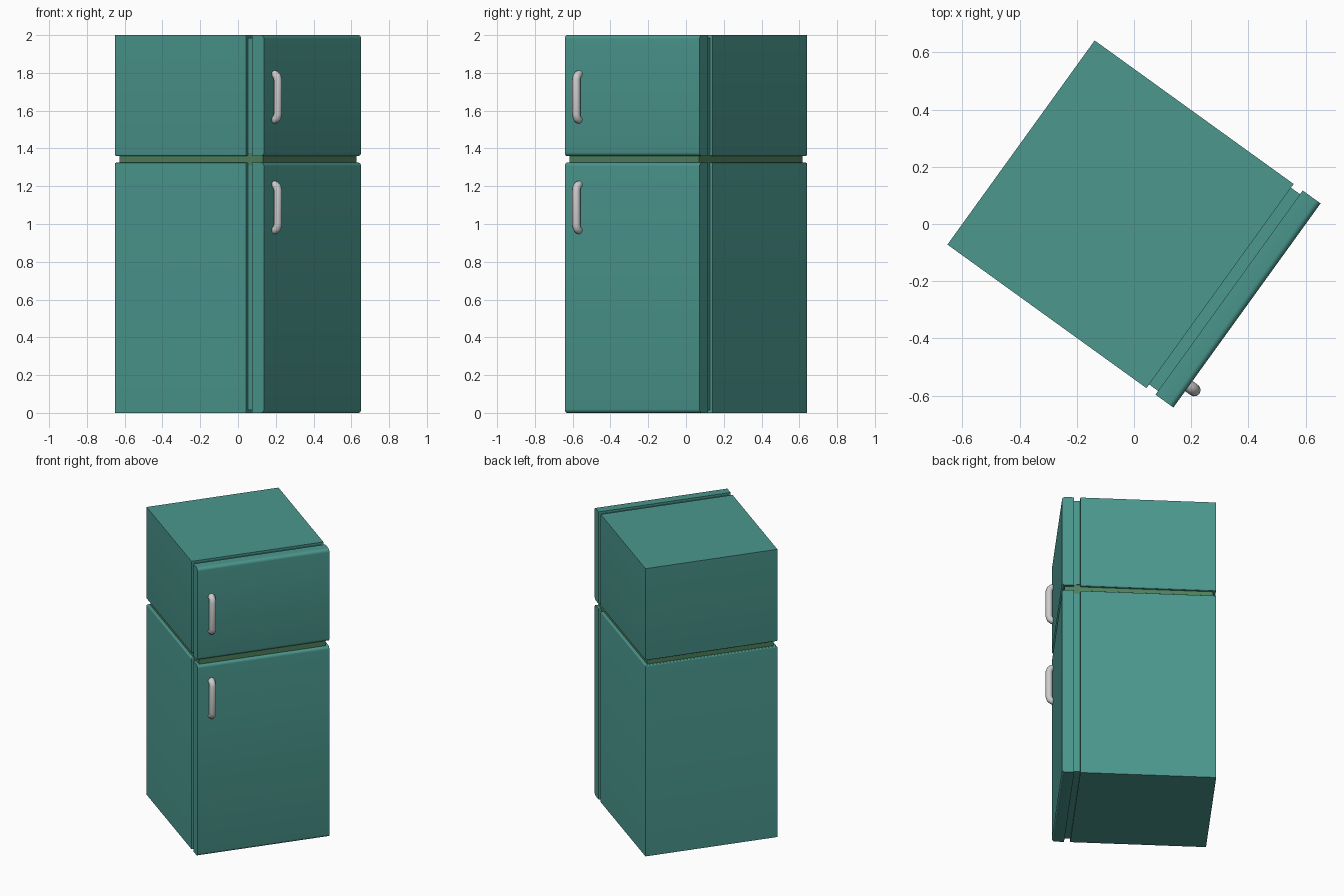
import bpy, bmesh
from math import radians
from mathutils import Matrix

if "Cube" in bpy.data.objects:
    bpy.data.objects.remove(bpy.data.objects["Cube"])

TURN = Matrix.Rotation(radians(54.2), 4, 'Z')   # whole fridge is turned about z
W = 0.44                                        # half width
FRONT, DOOR_BACK, BODY_FRONT, BACK = -0.487, -0.41, -0.371, 0.487


def material(name, rgb):
    m = bpy.data.materials.new(name)
    m.diffuse_color = (*rgb, 1)
    m.use_nodes = True
    m.node_tree.nodes["Principled BSDF"].inputs["Base Color"].default_value = m.diffuse_color
    return m


teal = material("teal", (0.07, 0.31, 0.27))
olive = material("olive", (0.08, 0.22, 0.11))


def smooth(ob):
    bpy.ops.object.select_all(action='DESELECT')
    ob.select_set(True)
    bpy.context.view_layer.objects.active = ob
    bpy.ops.object.shade_smooth_by_angle(angle=radians(35))


def box(name, hw, y0, y1, z0, z1, mat, rounds=()):
    """Box in fridge space; rounds = (edge test on midpoint/direction, radius) pairs."""
    bm = bmesh.new()
    bmesh.ops.create_cube(bm, size=1)
    for v in bm.verts:
        v.co = (2 * hw * v.co.x, y0 + (v.co.y + 0.5) * (y1 - y0), z0 + (v.co.z + 0.5) * (z1 - z0))
    for test, r in rounds:
        edges = [e for e in bm.edges if test((e.verts[0].co + e.verts[1].co) / 2)]
        bmesh.ops.bevel(bm, geom=edges, offset=r, segments=5, profile=0.5, affect='EDGES')
    bm.transform(TURN)
    me = bpy.data.meshes.new(name)
    bm.to_mesh(me)
    bm.free()
    ob = bpy.data.objects.new(name, me)
    bpy.context.collection.objects.link(ob)
    me.materials.append(mat)
    smooth(ob)


def handle(name, z0, z1):
    """Rounded pull bar with its ends bent into the door."""
    r, x, y = 0.022, -0.3475, -0.511
    cu = bpy.data.curves.new(name, 'CURVE')
    cu.dimensions = '3D'
    cu.bevel_depth = r
    cu.bevel_resolution = 4
    pts = [(-0.478, z0 + r), (-0.494, z0 + r + 0.002), (-0.506, z0 + r + 0.012), (y, z0 + r + 0.03)]
    pts += [(py, z0 + z1 - pz) for py, pz in reversed(pts)]
    sp = cu.splines.new('POLY')
    sp.points.add(len(pts) - 1)
    for p, (py, pz) in zip(sp.points, pts):
        p.co = (x, py, pz, 1)
    cu.use_fill_caps = True
    tmp = bpy.data.objects.new(name + "_path", cu)
    bpy.context.collection.objects.link(tmp)
    bpy.context.view_layer.update()
    me = bpy.data.meshes.new_from_object(tmp.evaluated_get(bpy.context.evaluated_depsgraph_get()))
    bpy.data.objects.remove(tmp)
    me.transform(TURN)
    ob = bpy.data.objects.new(name, me)
    bpy.context.collection.objects.link(ob)
    smooth(ob)


# lower fridge and upper freezer: cabinet, door and the thin neck between them
for part, z0, z1, gap_z in (("fridge", 0, 1.325, 1.325), ("freezer", 1.36, 2.0, 1.36)):
    at_gap = lambda m: abs(m.z - gap_z) < 1e-4
    front_rim = lambda m: abs(m.y - FRONT) < 1e-4 and (abs(m.z - z0) < 1e-4 or abs(m.z - z1) < 1e-4)
    box(part + "_cabinet", W, BODY_FRONT, BACK, z0, z1, teal, [(at_gap, 0.008)])
    box(part + "_door", W, FRONT, DOOR_BACK, z0, z1, teal, [(front_rim, 0.02)])
    box(part + "_neck", W - 0.016, DOOR_BACK - 0.02, BODY_FRONT + 0.02, z0 + 0.016, z1 - 0.016, teal)

# recessed strip in the horizontal gap
box("gap_strip", W - 0.018, FRONT + 0.018, BACK - 0.018, 1.31, 1.375, olive)

# door handles
handle("fridge_handle", 0.945, 1.23)
handle("freezer_handle", 1.53, 1.815)
